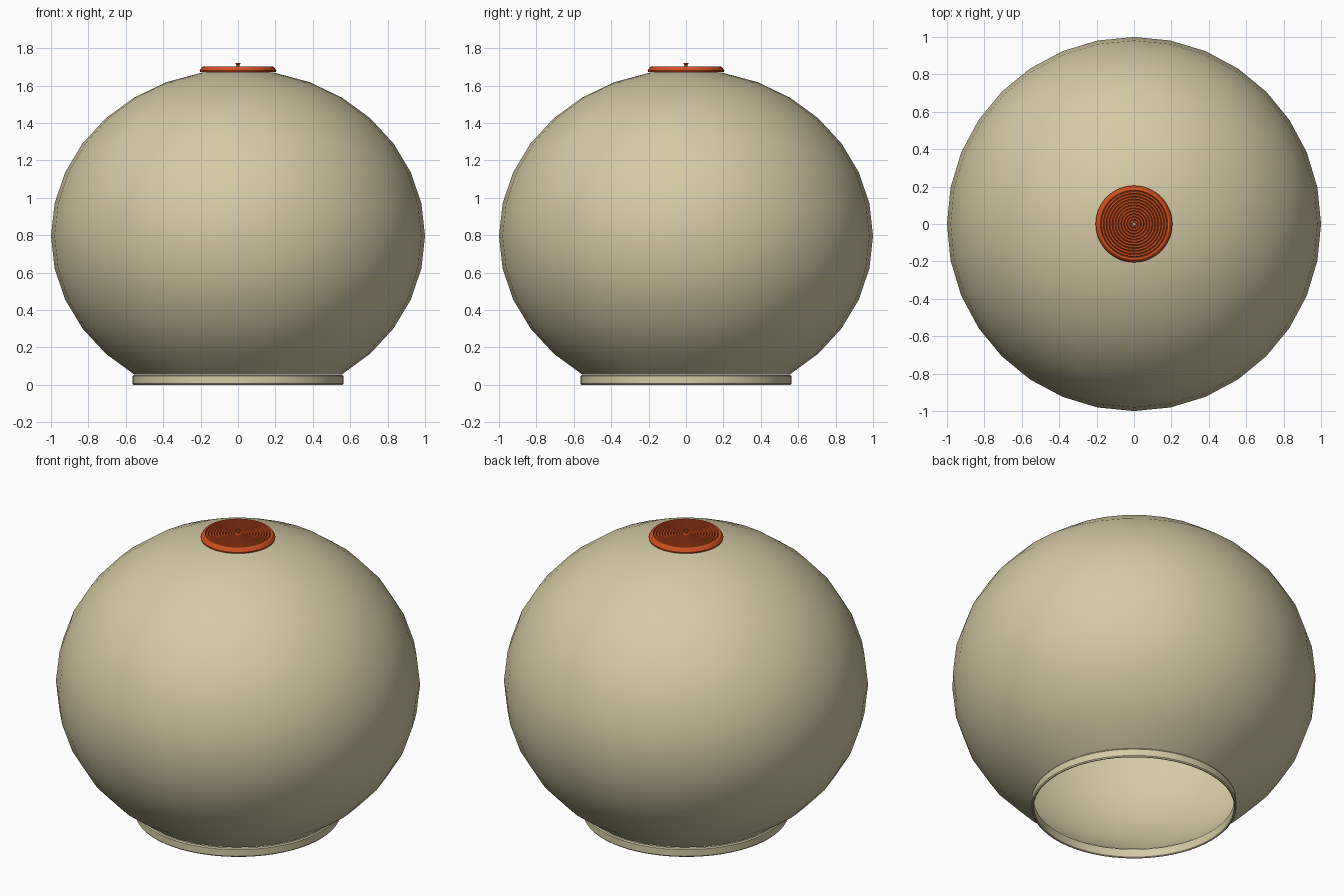
import bpy, bmesh, math

cube = bpy.data.objects.get("Cube")
if cube:
    bpy.data.objects.remove(cube)


def material(name, colour):
    mat = bpy.data.materials.new(name)
    mat.use_nodes = True
    mat.diffuse_color = (*colour, 1)
    mat.node_tree.nodes["Principled BSDF"].inputs["Base Color"].default_value = (*colour, 1)
    return mat


def add_object(name, bm, mat, angle):
    mesh = bpy.data.meshes.new(name)
    bm.to_mesh(mesh)
    bm.free()
    mesh.materials.append(mat)
    obj = bpy.data.objects.new(name, mesh)
    bpy.context.collection.objects.link(obj)
    bpy.ops.object.select_all(action="DESELECT")
    obj.select_set(True)
    bpy.context.view_layer.objects.active = obj
    bpy.ops.object.shade_smooth_by_angle(angle=math.radians(angle))
    return obj


def lathe(name, profile, mat, closed=True, steps=64, angle=30):
    """Revolve a (radius, height) profile around the z axis."""
    bm = bmesh.new()
    verts = [bm.verts.new((r, 0, z)) for r, z in profile]
    edges = [bm.edges.new(pair) for pair in zip(verts, verts[1:])]
    if closed:
        edges.append(bm.edges.new((verts[-1], verts[0])))
    bmesh.ops.spin(bm, geom=verts + edges, cent=(0, 0, 0), axis=(0, 0, 1),
                   angle=math.tau, steps=steps)
    bmesh.ops.remove_doubles(bm, verts=bm.verts, dist=0.0002)
    bmesh.ops.recalc_face_normals(bm, faces=bm.faces)
    return add_object(name, bm, mat, angle)


beige = material("warm beige", (0.66, 0.59, 0.37))
orange = material("burnt orange", (0.64, 0.082, 0.014))

# Flattened globe, open at the bottom
bm = bmesh.new()
bmesh.ops.create_uvsphere(bm, u_segments=32, v_segments=16, radius=1)
low = [v for v in bm.verts if v.co.z < -0.85]
bmesh.ops.delete(bm, geom=low, context="VERTS")
for v in bm.verts:
    v.co.z = v.co.z * 0.89 + 0.796
add_object("globe_shell", bm, beige, 60)

# Thin collar with softened edges around the opening
collar = [(0.55, 0.004), (0.553, 0), (0.558, 0), (0.563, 0.006),
          (0.563, 0.046), (0.558, 0.053), (0.55, 0.053)]
lathe("base_collar", collar, beige)

# Round cap with concentric ridges
pitch, ridges = 0.0155, 11
cap = [(0.018, 1.672), (0.203, 1.672), (0.205, 1.68), (0.193, 1.699)]
for i in range(ridges, 0, -1):
    r = 0.018 + i * pitch
    cap += [(r, 1.701), (r - pitch * 0.55, 1.701), (r - pitch * 0.75, 1.695)]
cap.append((0.018, 1.699))
lathe("ridged_cap", cap, orange, angle=20)

# Small flared hollow stem in the middle of the cap
stem = [(0.018, 1.68), (0.018, 1.698), (0.008, 1.701), (0.008, 1.711), (0.014, 1.716),
        (0.014, 1.722), (0.009, 1.722), (0.006, 1.712), (0.006, 1.68)]
lathe("centre_stem", stem, orange, steps=16)

# Pale core inside the stem
core = [(0, 1.718), (0.0085, 1.718), (0.005, 1.69)]
lathe("stem_core", core, beige, closed=False, steps=16)
